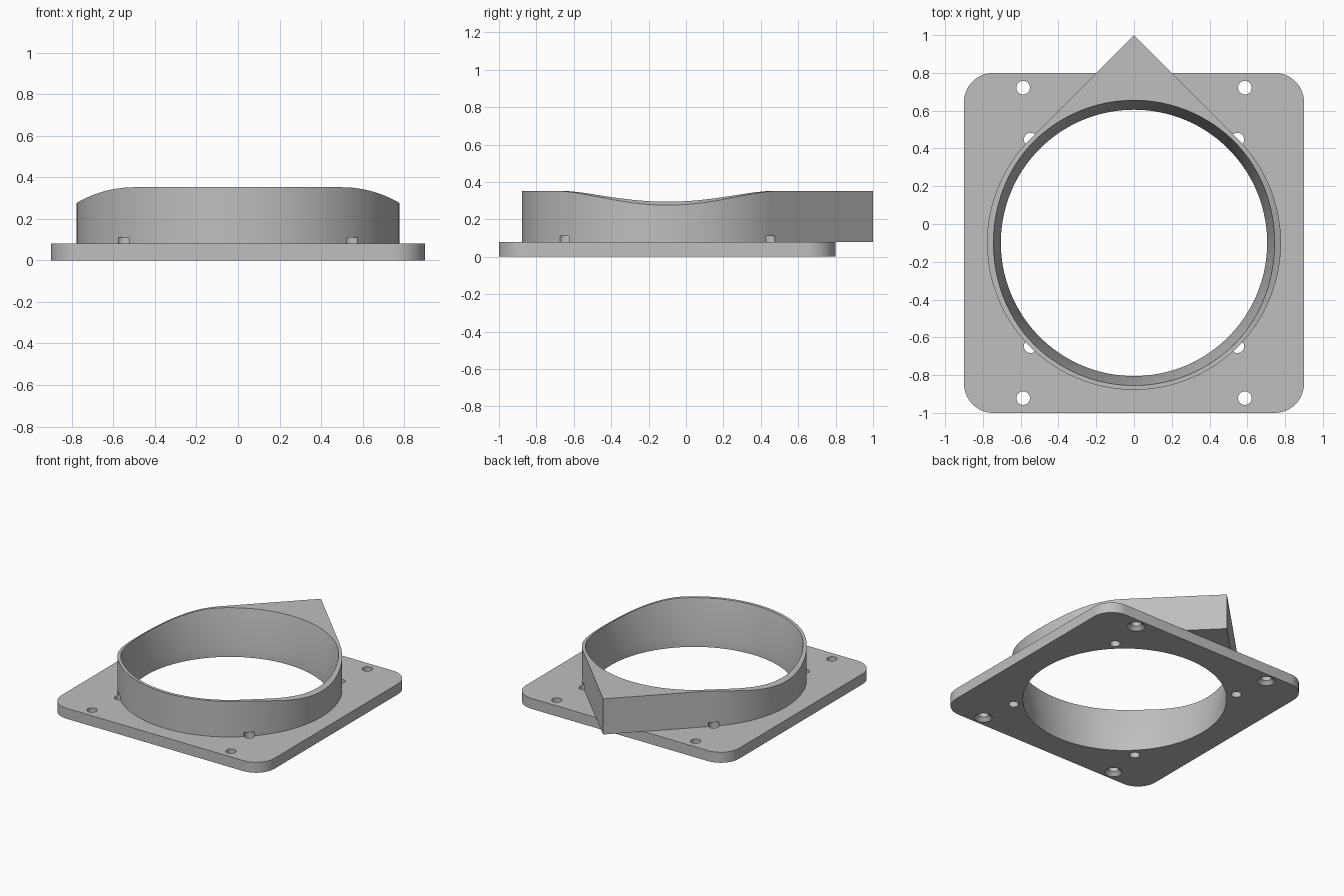
import bpy, bmesh
from math import sin, cos, pi, sqrt, radians
from mathutils import Matrix

if "Cube" in bpy.data.objects:
    bpy.data.objects.remove(bpy.data.objects["Cube"])

CY = -0.1                 # centre line of plate and collar
HALF, CORNER = 0.9, 0.155
PLATE_T, TOP = 0.08, 0.352
R_OUT, R_BORE, R_MOUTH = 0.778, 0.705, 0.755

grey = bpy.data.materials.new("plain grey")
grey.diffuse_color = (0.52, 0.52, 0.52, 1)
grey.use_nodes = True
grey.node_tree.nodes["Principled BSDF"].inputs["Base Color"].default_value = grey.diffuse_color


def finish(name, bm):
    bmesh.ops.recalc_face_normals(bm, faces=bm.faces)
    me = bpy.data.meshes.new(name)
    bm.to_mesh(me)
    bm.free()
    me.materials.append(grey)
    ob = bpy.data.objects.new(name, me)
    bpy.context.collection.objects.link(ob)
    return ob


def prism(name, pts, z0, z1, matrix=Matrix()):
    bm = bmesh.new()
    face = bm.faces.new([bm.verts.new((x, y, z0)) for x, y in pts])
    ext = bmesh.ops.extrude_face_region(bm, geom=[face], use_keep_orig=True)
    verts = [v for v in ext["geom"] if isinstance(v, bmesh.types.BMVert)]
    bmesh.ops.translate(bm, verts=verts, vec=(0, 0, z1 - z0))
    bmesh.ops.transform(bm, matrix=matrix, verts=bm.verts)
    return finish(name, bm)


def lathe(name, profile, x, y, n):
    bm = bmesh.new()
    rings = [[bm.verts.new((x + r * cos(2 * pi * i / n), y + r * sin(2 * pi * i / n), z))
              for i in range(n)] for r, z in profile]
    for a, b in zip(rings, rings[1:]):
        for i in range(n):
            j = (i + 1) % n
            bm.faces.new((a[i], a[j], b[j], b[i]))
    bm.faces.new(rings[0])
    bm.faces.new(rings[-1])
    return finish(name, bm)


def boolean(target, tool, mode):
    mod = target.modifiers.new(mode, 'BOOLEAN')
    mod.operation, mod.solver, mod.object = mode, 'EXACT', tool
    bpy.context.view_layer.objects.active = target
    bpy.ops.object.modifier_apply(modifier=mod.name)
    bpy.data.objects.remove(tool)


def arc(cx, cy, r, a0, a1, n):
    return [(cx + r * cos(radians(a0 + (a1 - a0) * i / n)),
             cy + r * sin(radians(a0 + (a1 - a0) * i / n))) for i in range(n + 1)]


# base plate with rounded corners
k = HALF - CORNER
outline = []
for q, (sx, sy) in enumerate([(1, 1), (-1, 1), (-1, -1), (1, -1)]):
    outline += arc(sx * k, CY + sy * k, CORNER, 90 * q, 90 * q + 90, 14)
plate = prism("collar_on_base_plate", outline, 0, PLATE_T)

# teardrop collar: circle with two tangents meeting in a point
tear = arc(0, CY, R_OUT, 135, 405, 108) + [(0, CY + R_OUT * sqrt(2))]
collar = prism("collar", tear, PLATE_T, 0.5)

# arch trimming the collar top: flat in the middle, falling at both sides
fx, fr = 0.5, 0.545
right = arc(fx, TOP - fr, fr, 10, 90, 28)
arch = [(-fx - fr, -0.2), (fx + fr, -0.2)] + right + [(-x, z) for x, z in reversed(right)]
trim = prism("arch_trim", arch, -1.5, 1.5, Matrix.Rotation(pi / 2, 4, 'X'))
boolean(collar, trim, 'INTERSECT')
boolean(plate, collar, 'UNION')

# bore, widening towards the mouth
slope = (R_MOUTH - R_BORE) / (TOP - PLATE_T)
boolean(plate, lathe("bore", [(R_BORE, -0.1), (R_BORE, PLATE_T),
                              (R_BORE + slope * 0.42, PLATE_T + 0.42)], 0, CY, 144), 'DIFFERENCE')

for sx in (-1, 1):
    for sy in (-1, 1):
        # countersunk corner bolt holes
        boolean(plate, lathe("bolt_hole", [(0.072, -0.01), (0.036, 0.026), (0.036, 0.2)],
                             sx * 0.587, CY + sy * 0.822, 28), 'DIFFERENCE')
        # blind holes notching the collar wall
        boolean(plate, lathe("pocket", [(0.036, -0.05), (0.036, 0.11)],
                             sx * 0.547, CY + sy * 0.547, 28), 'DIFFERENCE')

bpy.ops.object.select_all(action='DESELECT')
plate.select_set(True)
bpy.context.view_layer.objects.active = plate
bpy.ops.object.shade_smooth_by_angle(angle=radians(25))
